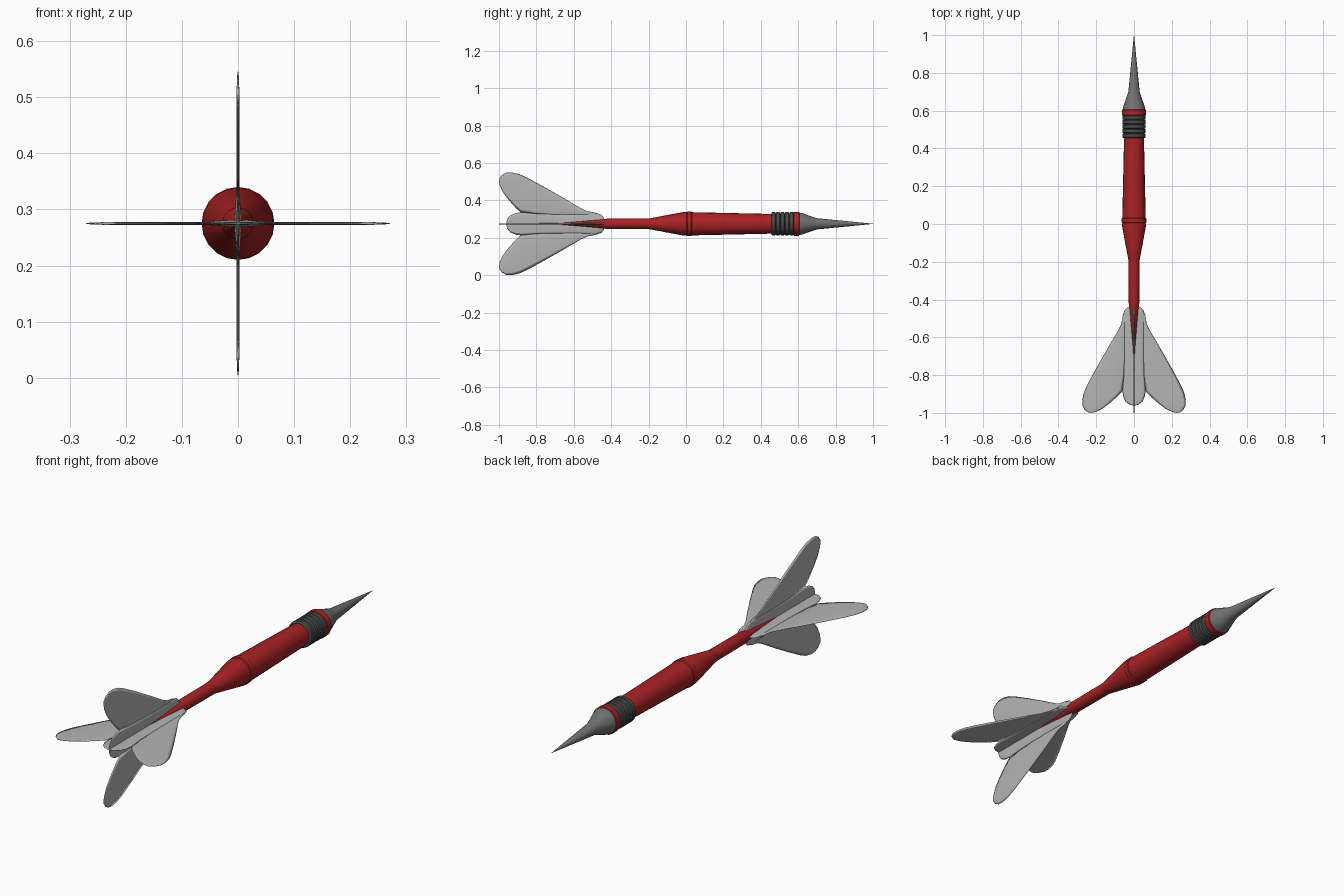
import bpy, bmesh, math

if "Cube" in bpy.data.objects:
    bpy.data.objects.remove(bpy.data.objects["Cube"])

AXIS_Z = 0.275
SIDES = 20


def material(name, rgb):
    m = bpy.data.materials.new(name)
    m.diffuse_color = (*rgb, 1)
    m.use_nodes = True
    m.node_tree.nodes["Principled BSDF"].inputs["Base Color"].default_value = m.diffuse_color
    return m


RED = material("red", (0.40, 0.016, 0.018))
STEEL = material("steel grey", (0.17, 0.17, 0.17))
DARK = material("dark grey", (0.075, 0.072, 0.075))
PALE = material("pale grey", (0.46, 0.46, 0.46))


def finish(bm, name, mat, angle):
    bmesh.ops.remove_doubles(bm, verts=bm.verts, dist=1e-5)
    bmesh.ops.recalc_face_normals(bm, faces=bm.faces)
    me = bpy.data.meshes.new(name)
    bm.to_mesh(me)
    bm.free()
    me.materials.append(mat)
    ob = bpy.data.objects.new(name, me)
    bpy.context.collection.objects.link(ob)
    ob.location.z = AXIS_Z
    bpy.ops.object.select_all(action='DESELECT')
    ob.select_set(True)
    bpy.context.view_layer.objects.active = ob
    bpy.ops.object.shade_smooth_by_angle(angle=math.radians(angle))
    return ob


def loft(bm, rings):
    """Join rings of points into a closed skin."""
    rows = [[bm.verts.new(p) for p in ring] for ring in rings]
    n = len(rows[0])
    for a, b in zip(rows, rows[1:]):
        for i in range(n):
            j = (i + 1) % n
            bm.faces.new((a[i], a[j], b[j], b[i]))
    bm.faces.new(rows[0])
    bm.faces.new(rows[-1])


def lathe(name, profile, mat, angle=25):
    """Turn (y, radius) points round the dart's long axis."""
    bm = bmesh.new()
    angs = [2 * math.pi * i / SIDES for i in range(SIDES)]
    loft(bm, [[(r * math.cos(a), y, r * math.sin(a)) for a in angs] for y, r in profile])
    return finish(bm, name, mat, angle)


# Turned body parts
lathe("tip", [(1.0, 0.0006), (0.70, 0.030), (0.66, 0.043), (0.625, 0.056), (0.60, 0.061)], STEEL)
lathe("collar", [(0.607, 0.058), (0.604, 0.064), (0.577, 0.064), (0.574, 0.058)], RED)
grip = []
for i in range(5):  # ribbed grip rings
    y = 0.576 - i * 0.024
    grip += [(y, 0.056), (y - 0.004, 0.062), (y - 0.020, 0.062)]
lathe("grip", grip + [(0.456, 0.056)], DARK)
lathe("barrel", [(0.458, 0.052), (0.44, 0.053), (0.032, 0.062), (0.028, 0.065),
                 (0.008, 0.065), (0.004, 0.062), (-0.01, 0.0635), (-0.20, 0.028)], RED)
lathe("shaft", [(-0.195, 0.029), (-0.42, 0.028), (-0.445, 0.024), (-0.68, 0.005)], RED)


def lobe(bm, stations, sx, upright):
    """Thin pillow-shaped blade: stations are (inner xy, outer xy, half thickness)."""
    rings = []
    for (x0, y0), (x1, y1), h in stations:
        ring = []
        for k in range(10):
            a = 2 * math.pi * k / 10
            t = 0.5 - 0.5 * math.cos(a)
            x, y, z = sx * (x0 + (x1 - x0) * t), y0 + (y1 - y0) * t, h * math.sin(a)
            ring.append((z, y, x) if upright else (x, y, z))
        rings.append(ring)
    loft(bm, rings)


# Central tongue of each flight (y, half width, half thickness)
TONGUE = [(-0.434, 0.014, 0.003), (-0.44, 0.034, 0.005), (-0.455, 0.050, 0.006),
          (-0.48, 0.058, 0.006), (-0.55, 0.056, 0.006), (-0.70, 0.054, 0.004),
          (-0.80, 0.056, 0.003), (-0.88, 0.062, 0.0025), (-0.91, 0.058, 0.0025),
          (-0.94, 0.045, 0.002), (-0.955, 0.026, 0.002), (-0.96, 0.010, 0.001)]
# Swept wing of each flight (inner point, outer point)
WING = [((0.045, -0.47), (0.060, -0.485)), ((0.045, -0.52), (0.068, -0.53)),
        ((0.045, -0.60), (0.082, -0.56)), ((0.046, -0.72), (0.138, -0.655)),
        ((0.050, -0.81), (0.198, -0.76)), ((0.060, -0.883), (0.247, -0.85)),
        ((0.085, -0.910), (0.265, -0.89)), ((0.130, -0.950), (0.274, -0.93)),
        ((0.170, -0.980), (0.273, -0.96)), ((0.205, -0.996), (0.260, -0.985)),
        ((0.228, -1.0), (0.242, -0.997))]

for name, upright in (("level_flight", False), ("upright_flight", True)):
    bm = bmesh.new()
    lobe(bm, [((-w, y), (w, y), h) for y, w, h in TONGUE], 1, upright)
    for sx in (1, -1):
        lobe(bm, [(a, b, 0.0025) for a, b in WING], sx, upright)
    finish(bm, name, PALE, 180)
